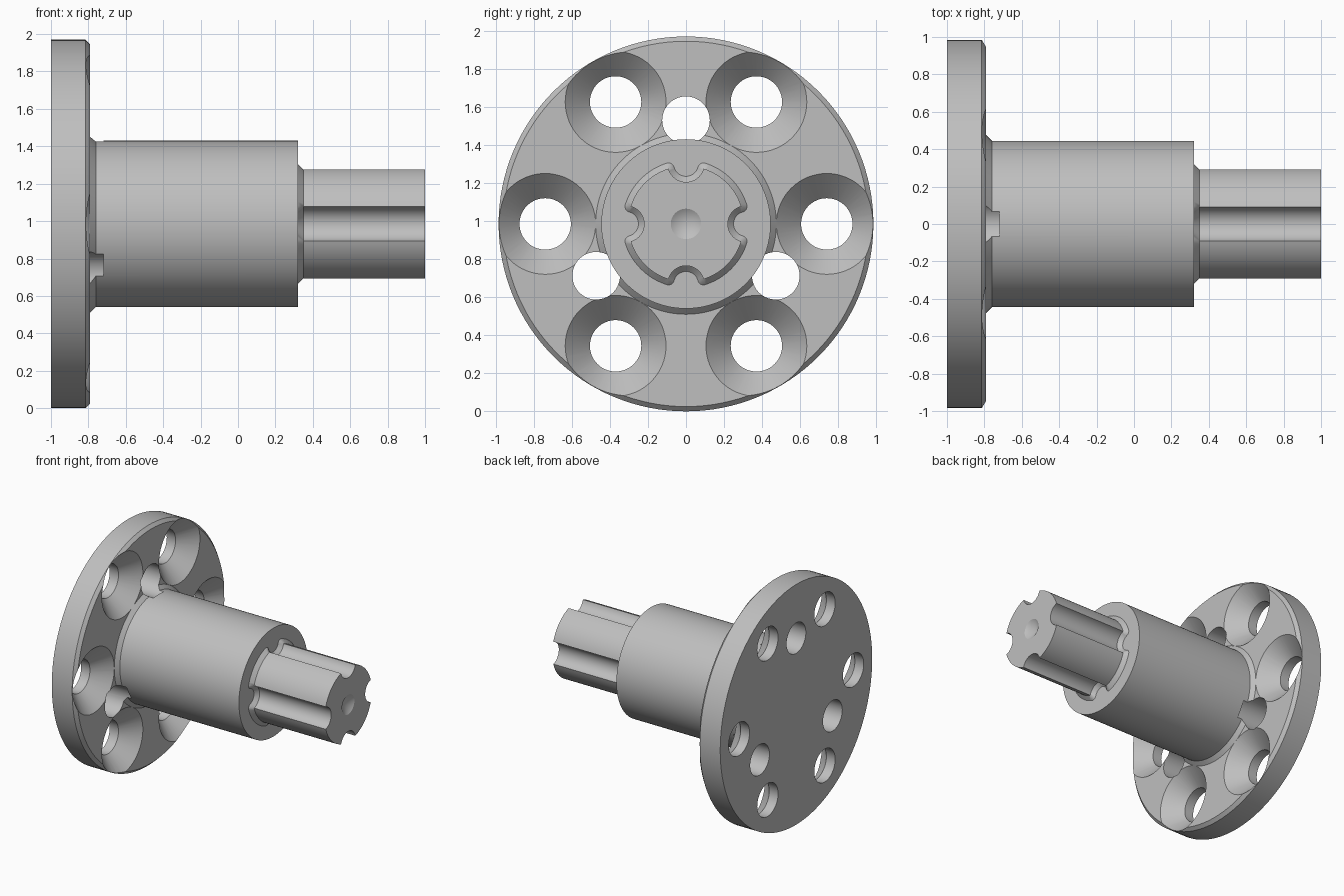
import bpy, bmesh
from math import sin, cos, pi, atan2, sqrt, radians

if "Cube" in bpy.data.objects:
    bpy.data.objects.remove(bpy.data.objects["Cube"])

AXIS_Z = 0.985

steel = bpy.data.materials.new("steel_grey")
steel.use_nodes = True
GREY = (0.52, 0.52, 0.52, 1)
steel.diffuse_color = GREY
steel.node_tree.nodes["Principled BSDF"].inputs["Base Color"].default_value = GREY


def loft(name, rings):
    """Skin a list of rings (x, [(y, z), ...]) and cap both ends."""
    bm = bmesh.new()
    loops = [[bm.verts.new((x, y, z + AXIS_Z)) for y, z in pts] for x, pts in rings]
    n = len(loops[0])
    for a, b in zip(loops, loops[1:]):
        for i in range(n):
            j = (i + 1) % n
            bm.faces.new((a[i], a[j], b[j], b[i]))
    bm.faces.new(loops[0])
    bm.faces.new(loops[-1])
    bmesh.ops.remove_doubles(bm, verts=bm.verts, dist=1e-5)
    bmesh.ops.recalc_face_normals(bm, faces=bm.faces)
    mesh = bpy.data.meshes.new(name)
    bm.to_mesh(mesh)
    bm.free()
    mesh.materials.append(steel)
    obj = bpy.data.objects.new(name, mesh)
    bpy.context.collection.objects.link(obj)
    return obj


def turned(name, profile, sides, cy=0, cz=0):
    """Lathe a profile of (x, radius) about an axis parallel to x."""
    angles = [2 * pi * i / sides for i in range(sides)]
    return loft(name, [(x, [(cy + r * cos(a), cz + r * sin(a)) for a in angles])
                       for x, r in profile])


def activate(obj):
    bpy.ops.object.select_all(action="DESELECT")
    obj.select_set(True)
    bpy.context.view_layer.objects.active = obj


def cut(target, cutter):
    activate(target)
    mod = target.modifiers.new("cut", "BOOLEAN")
    mod.operation = "DIFFERENCE"
    mod.solver = "EXACT"
    mod.object = cutter
    bpy.ops.object.modifier_apply(modifier=mod.name)
    bpy.data.objects.remove(cutter)


# Flange and barrel turned as one body
body = turned("flange_and_barrel", [
    (-1, 0.985), (-0.815, 0.985), (-0.79, 0.96), (-0.79, 0.475),
    (-0.76, 0.445), (0.32, 0.445)], 128)

# Six countersunk bolt holes
for k in range(6):
    a = k * pi / 3
    cut(body, turned("bolt_hole_cutter", [
        (-1.1, 0.135), (-0.92, 0.135), (-0.79, 0.265), (-0.74, 0.265)],
        64, 0.74 * cos(a), 0.74 * sin(a)))

# Three pin holes that bite into the foot of the barrel
for k in range(3):
    a = pi / 2 + k * 2 * pi / 3
    cut(body, turned("pin_hole_cutter", [(-1.1, 0.125), (-0.72, 0.125)],
                     64, 0.545 * cos(a), 0.545 * sin(a)))

# Shaft outline with four round grooves, as (point, normal angle) pairs
R, C, G = 0.305, 0.315, 0.095
u = (R * R + C * C - G * G) / (2 * C)
v = sqrt(R * R - u * u)
alpha, beta = atan2(v, u), atan2(v, u - C)


def span(a, b, n):
    return [a + (b - a) * i / n for i in range(n + 1)]


quarter = [((u, -v), t) for t in span(-alpha, pi - beta, 6)]
quarter += [((C + G * cos(t), G * sin(t)), t - pi)
            for t in span(2 * pi - beta, beta, 20)[1:-1]]
quarter += [((u, v), t) for t in span(beta - pi, alpha, 6)]
quarter += [((R * cos(t), R * sin(t)), t)
            for t in span(alpha, pi / 2 - alpha, 16)[1:-1]]


def outline(offset):
    pts = []
    for k in range(4):
        c, s = cos(k * pi / 2), sin(k * pi / 2)
        for (px, py), t in quarter:
            px, py = px + offset * cos(t), py + offset * sin(t)
            pts.append((px * c - py * s, px * s + py * c))
    return pts


# Grooved shaft with a flared foot and a centre-drilled tip
shaft = loft("grooved_shaft", [
    (0.25, outline(0.03)), (0.32, outline(0.03)),
    (0.35, outline(0)), (1, outline(0))])
cut(shaft, turned("centre_drill_cutter", [(0.95, 0), (1, 0.08), (1.05, 0.08)], 48))

for obj in (body, shaft):
    activate(obj)
    bpy.ops.object.shade_smooth_by_angle(angle=radians(25))
